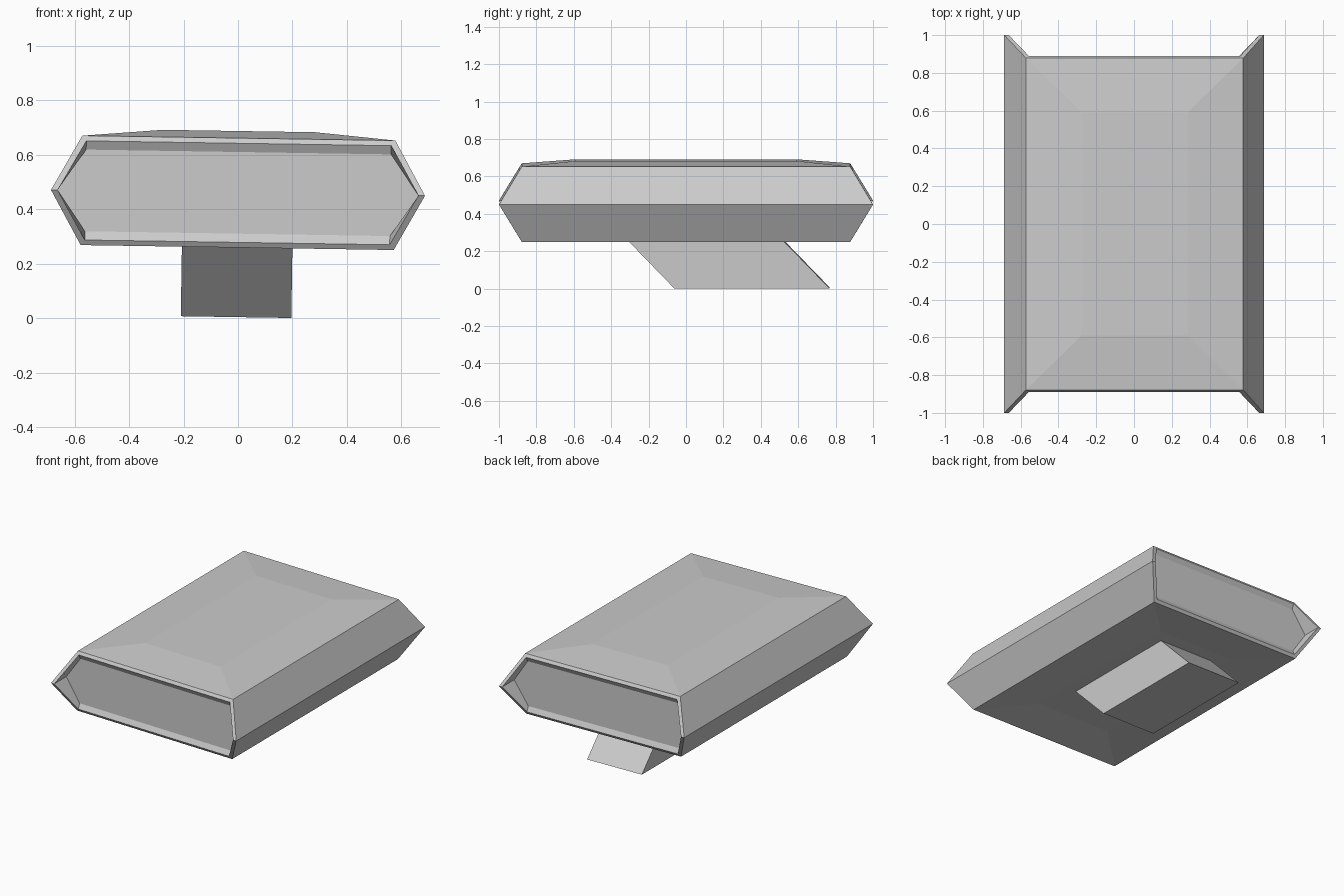
import bpy
import bmesh
import math
from mathutils import Matrix

cube = bpy.data.objects.get("Cube")
if cube:
    bpy.data.objects.remove(cube, do_unlink=True)

# One plain grey for everything
grey = bpy.data.materials.new("light_grey")
grey.use_nodes = True
colour = (0.6, 0.6, 0.6, 1)
grey.diffuse_color = colour
grey.node_tree.nodes["Principled BSDF"].inputs["Base Color"].default_value = colour

MID = 0.46                                   # height of the widest line
TILT = (Matrix.Translation((0, 0, MID)) @ Matrix.Rotation(math.radians(0.9), 4, 'Y')
        @ Matrix.Translation((0, 0, -MID)))  # the whole model leans slightly


def finish(bm, name):
    bmesh.ops.recalc_face_normals(bm, faces=bm.faces)
    bm.transform(TILT)
    mesh = bpy.data.meshes.new(name)
    bm.to_mesh(mesh)
    bm.free()
    mesh.materials.append(grey)
    obj = bpy.data.objects.new(name, mesh)
    bpy.context.collection.objects.link(obj)


def hexagon(bm, side, top_x, mid_x, half_z, top_y, mid_y):
    """Six-sided ring whose side corners can reach further out than the rest."""
    points = [(-top_x, top_y, half_z), (top_x, top_y, half_z), (mid_x, mid_y, 0),
              (top_x, top_y, -half_z), (-top_x, top_y, -half_z), (-mid_x, mid_y, 0)]
    return [bm.verts.new((x, side * y, MID + z)) for x, y, z in points]


def bridge(bm, a, b, skip=()):
    for i in range(len(a)):
        if i not in skip:
            j = (i + 1) % len(a)
            bm.faces.new((a[i], a[j], b[j], b[i]))


# Body: hexagonal shell with a rim and a recessed panel at each end
bm = bmesh.new()
outer = {}
for side in (-1, 1):
    outer[side] = hexagon(bm, side, 0.575, 0.687, 0.201, 0.878, 1.0)
    rim = hexagon(bm, side, 0.56, 0.663, 0.182, 0.89, 1.0)
    panel = hexagon(bm, side, 0.56, 0.663, 0.15, 0.873, 0.873)
    bridge(bm, outer[side], rim)
    bridge(bm, rim, panel)
    bm.faces.new(panel)
bridge(bm, outer[-1], outer[1], skip=(0, 3))

# Top is raised and underside slightly sunken around an inner rectangle
f, b = outer[-1], outer[1]
for edge, z in (((f[0], f[1], b[1], b[0]), 0.687), ((f[4], f[3], b[3], b[4]), 0.279)):
    inner = [bm.verts.new((x, y, z)) for x, y in
             ((-0.28, -0.59), (0.28, -0.59), (0.28, 0.59), (-0.28, 0.59))]
    bridge(bm, edge, inner)
    bm.faces.new(inner)
finish(bm, "body")

# Slanted support post under the body
bm = bmesh.new()
bmesh.ops.create_cube(bm, size=1)
for v in bm.verts:
    upper = v.co.z > 0
    v.co = (v.co.x * 0.406, v.co.y * 0.83 + (0.08 if upper else 0.353),
            0.285 if upper else 0.0035)
finish(bm, "support_post")
